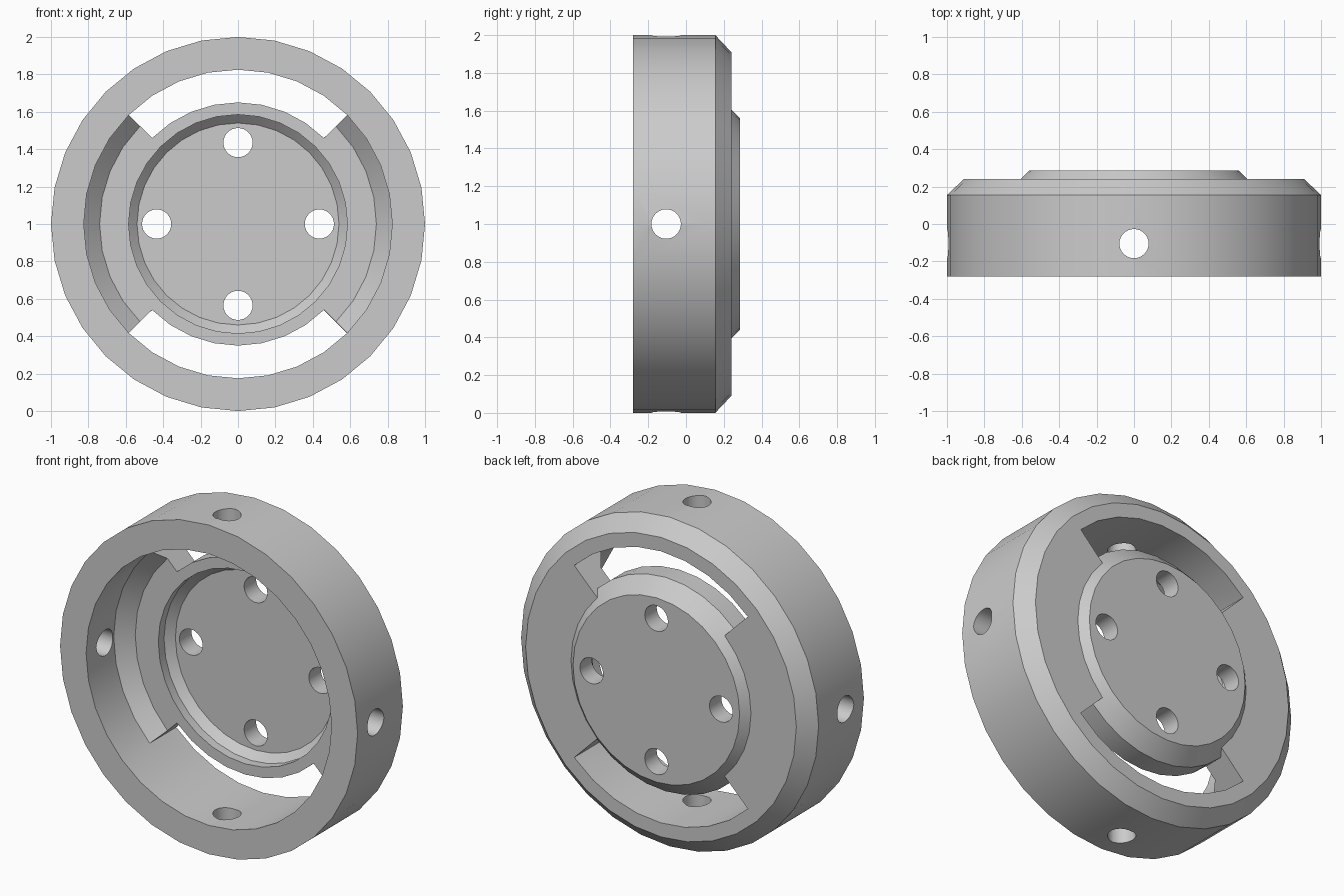
import bpy, bmesh, math

cube = bpy.data.objects.get("Cube")
if cube:
    bpy.data.objects.remove(cube, do_unlink=True)

SEGS = 32

grey = bpy.data.materials.new("plain_grey")
grey.use_nodes = True
GREY = (0.6, 0.6, 0.6, 1)
grey.diffuse_color = GREY
grey.node_tree.nodes["Principled BSDF"].inputs["Base Color"].default_value = GREY

# Cross-section points: (radius, depth along y)
POINTS = {
    "rim_front": (1, -0.28), "rim_shoulder": (1, 0.155), "rim_back": (0.91, 0.24),
    "bore_front": (0.825, -0.28), "bore_floor": (0.825, -0.015), "bore_back": (0.825, 0.24),
    "floor_out": (0.74, 0.07), "hub_front": (0.65, 0.07), "hub_side": (0.65, 0.195),
    "hub_step": (0.605, 0.24), "hub_back": (0.56, 0.285),
    "lip": (0.585, 0.07), "lip_deep": (0.585, 0.125), "recess": (0.54, 0.17),
}
# Surfaces that run all the way round, only across the webs, or only along the slots
ALWAYS = [["bore_floor", "bore_front", "rim_front", "rim_shoulder", "rim_back", "bore_back"],
          ["hub_front", "lip", "lip_deep", "recess"], ["hub_step", "hub_back"]]
WEB = [["bore_floor", "floor_out", "hub_front"], ["hub_step", "bore_back"]]
SLOT = [["bore_floor", "bore_back"], ["hub_front", "hub_side", "hub_step"]]
WEB_END = ["bore_floor", "floor_out", "hub_front", "hub_side", "hub_step", "bore_back"]


def in_slot(k):
    """Slots fill the upper and lower quarters."""
    return (k % (SEGS // 2)) in range(SEGS // 8, 3 * SEGS // 8)


# Turned body: rim, webs and hub in one closed surface
bm = bmesh.new()
rings = {}
for name, (r, y) in POINTS.items():
    rings[name] = []
    for k in range(SEGS):
        a = 2 * math.pi * k / SEGS
        rings[name].append(bm.verts.new((r * math.cos(a), y, 1 + r * math.sin(a))))
for k in range(SEGS):
    n = (k + 1) % SEGS
    for chain in ALWAYS + (SLOT if in_slot(k) else WEB):
        for p, q in zip(chain, chain[1:]):
            bm.faces.new((rings[p][k], rings[p][n], rings[q][n], rings[q][k]))
    if in_slot(k) != in_slot(k - 1):
        bm.faces.new([rings[p][k] for p in WEB_END])
for disc in ("hub_back", "recess"):
    bm.faces.new(rings[disc])
bmesh.ops.delete(bm, geom=[v for v in bm.verts if not v.link_faces], context='VERTS')
bmesh.ops.recalc_face_normals(bm, faces=bm.faces)
mesh = bpy.data.meshes.new("slotted_ring_body")
bm.to_mesh(mesh)
bm.free()
body = bpy.data.objects.new("slotted_ring_body", mesh)
bpy.context.collection.objects.link(body)
mesh.materials.append(grey)


def drill(location, rotation, depth):
    """Cut one round hole through the body."""
    bpy.ops.mesh.primitive_cylinder_add(vertices=32, radius=0.078, depth=depth,
                                        location=location, rotation=rotation)
    cutter = bpy.context.object
    cutter.name = "hole_cutter"
    cutter.hide_render = True
    cutter.data.materials.append(grey)
    mod = body.modifiers.new("hole", 'BOOLEAN')
    mod.operation = 'DIFFERENCE'
    mod.solver = 'EXACT'
    mod.object = cutter
    bpy.context.view_layer.objects.active = body
    bpy.ops.object.modifier_apply(modifier=mod.name)
    bpy.data.objects.remove(cutter, do_unlink=True)


QUARTER = math.pi / 2
# Cross holes through the rim
drill((0, -0.105, 1), (0, 0, 0), 2.4)
drill((0, -0.105, 1), (0, QUARTER, 0), 2.4)
# Bolt holes through the hub
for i in range(4):
    a = i * QUARTER
    drill((0.435 * math.cos(a), 0.22, 1 + 0.435 * math.sin(a)), (QUARTER, 0, 0), 0.4)

bpy.ops.object.select_all(action='DESELECT')
body.select_set(True)
bpy.context.view_layer.objects.active = body
bpy.ops.object.shade_smooth_by_angle(angle=math.radians(30))
